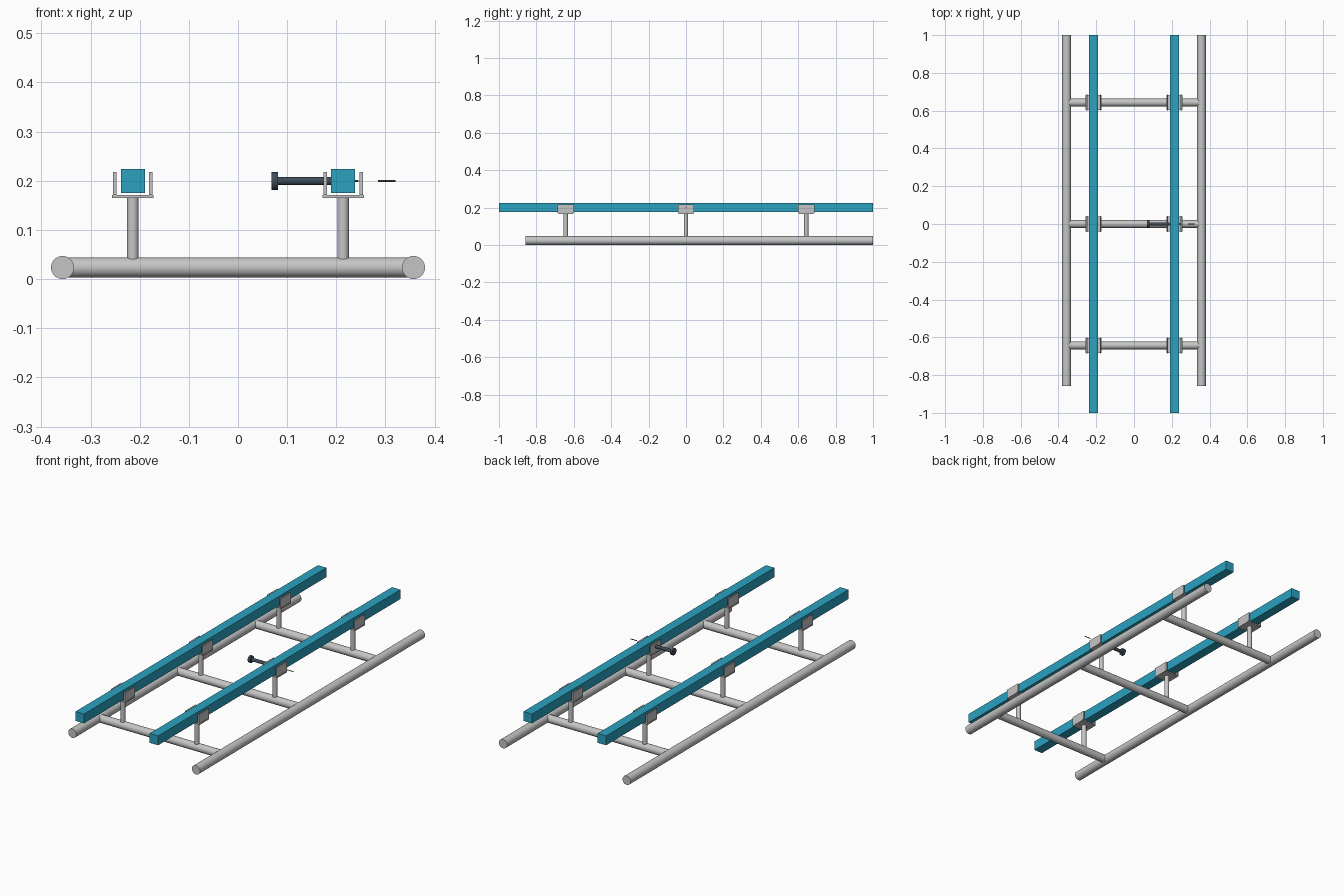
import bpy, math

if "Cube" in bpy.data.objects:
    bpy.data.objects.remove(bpy.data.objects["Cube"])


def material(name, rgb):
    m = bpy.data.materials.new(name)
    m.diffuse_color = (*rgb, 1)
    m.use_nodes = True
    m.node_tree.nodes["Principled BSDF"].inputs["Base Color"].default_value = m.diffuse_color
    return m


STEEL = material("light grey steel", (0.56, 0.56, 0.56))
BLUE = material("teal blue", (0.024, 0.36, 0.53))
SLATE = material("dark slate", (0.05, 0.07, 0.095))
PIN = material("pin grey", (0.14, 0.14, 0.15))

ROT = {"x": (0, math.pi / 2, 0), "y": (math.pi / 2, 0, 0), "z": (0, 0, 0)}


def tube(name, axis, start, end, center, radius, mat, sides=32):
    """Cylinder along an axis from start to end; center gives the other coordinates."""
    loc = list(center)
    loc["xyz".index(axis)] = (start + end) / 2
    bpy.ops.mesh.primitive_cylinder_add(vertices=sides, radius=radius, depth=end - start,
                                        location=loc, rotation=ROT[axis])
    o = bpy.context.object
    o.name = name
    o.data.materials.append(mat)
    bpy.ops.object.shade_smooth_by_angle(angle=math.radians(35))
    return o


def box(name, center, size, mat):
    bpy.ops.mesh.primitive_cube_add(size=1, location=center)
    o = bpy.context.object
    o.name = name
    o.scale = size
    bpy.ops.object.transform_apply(location=False, rotation=False, scale=True)
    o.data.materials.append(mat)
    return o


TUBE_X, RAIL_X, TUBE_Z = 0.357, 0.214, 0.0235
RUNG_Y = (-0.643, 0, 0.643)

# Long side tubes and square rails
for s in (-1, 1):
    tube("side_tube", "y", -0.857, 1, (s * TUBE_X, 0, TUBE_Z), 0.0235, STEEL)
    box("square_rail", (s * RAIL_X, 0, 0.1995), (0.049, 2, 0.049), BLUE)

for y in RUNG_Y:
    # Cross rungs
    tube("cross_rung", "x", -0.345, 0.345, (0, y, TUBE_Z), 0.0205, STEEL)
    for s in (-1, 1):
        x = s * RAIL_X
        # Posts and U-shaped rail brackets
        tube("post", "z", 0.036, 0.166, (x, y, 0), 0.0118, STEEL)
        box("bracket_base", (x, y, 0.168), (0.085, 0.078, 0.006), STEEL)
        for side in (-1, 1):
            box("bracket_side", (x + side * 0.0365, y, 0.194), (0.007, 0.086, 0.047), STEEL)

# Clamping bolt through the middle bracket
tube("bolt_head", "x", 0.068, 0.081, (0, 0, 0.1995), 0.018, SLATE)
tube("bolt_shaft", "x", 0.081, 0.2, (0, 0, 0.1995), 0.0086, SLATE)

# Thin pins on the outer side
tube("inner_pin", "x", 0.2, 0.245, (0, 0, 0.1995), 0.002, PIN, 12)
tube("outer_pin", "x", 0.285, 0.32, (0, 0, 0.1995), 0.002, PIN, 12)
